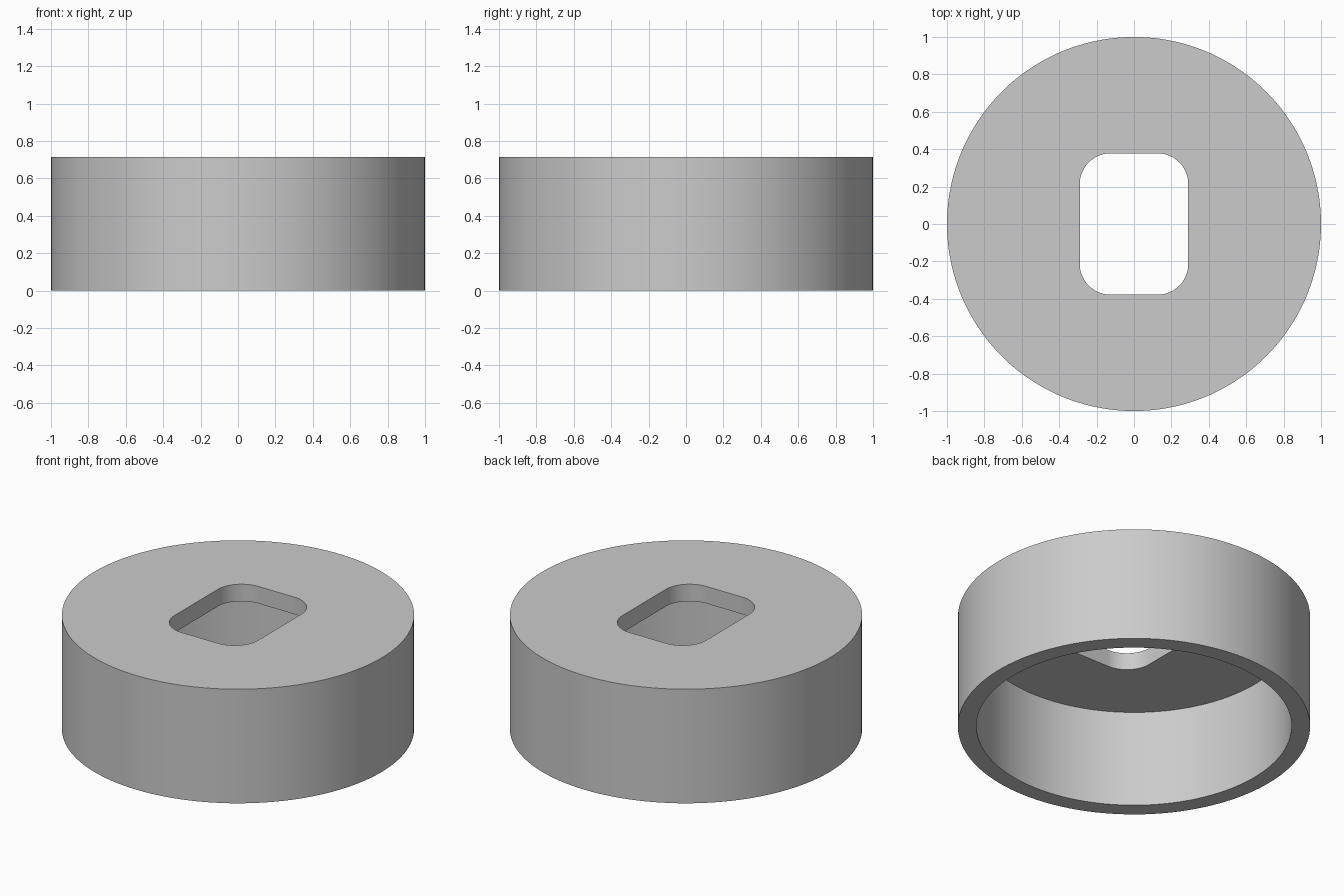
import bpy, bmesh, math

if "Cube" in bpy.data.objects:
    bpy.data.objects.remove(bpy.data.objects["Cube"])

HEIGHT, CEILING = 0.715, 0.608
OUTER, INNER = 1.0, 0.895
HOLE_X, HOLE_Y, CORNER = 0.29, 0.378, 0.165
STEPS = 32                     # points per quarter turn

grey = bpy.data.materials.new("plain grey")
grey.use_nodes = True
colour = (0.6, 0.6, 0.6, 1)
grey.diffuse_color = colour
grey.node_tree.nodes["Principled BSDF"].inputs["Base Color"].default_value = colour


def circle(radius, z):
    """Ring of points, counter-clockwise."""
    angles = [math.tau * (i + 0.5) / (4 * STEPS) for i in range(4 * STEPS)]
    return [(radius * math.cos(a), radius * math.sin(a), z) for a in angles]


def rounded_slot(z):
    """Rounded rectangle with the same point count as the rings."""
    points = []
    for q, (sx, sy) in enumerate([(1, 1), (-1, 1), (-1, -1), (1, -1)]):
        for j in range(STEPS):
            a = math.pi / 2 * (q + j / (STEPS - 1))
            points.append((sx * (HOLE_X - CORNER) + CORNER * math.cos(a),
                           sy * (HOLE_Y - CORNER) + CORNER * math.sin(a), z))
    return points


# Cap section: outer wall, top, slot wall, ceiling, inner wall, bottom rim
loops = [circle(OUTER, 0), circle(OUTER, HEIGHT),
         rounded_slot(HEIGHT), rounded_slot(CEILING),
         circle(INNER, CEILING), circle(INNER, 0)]

bm = bmesh.new()
rings = [[bm.verts.new(p) for p in loop] for loop in loops]
for k, low in enumerate(rings):
    high = rings[(k + 1) % len(rings)]
    for i in range(len(low)):
        n = (i + 1) % len(low)
        bm.faces.new((low[i], low[n], high[n], high[i]))
bmesh.ops.recalc_face_normals(bm, faces=bm.faces)
mesh = bpy.data.meshes.new("slotted_cap")
bm.to_mesh(mesh)
bm.free()
mesh.materials.append(grey)

cap = bpy.data.objects.new("slotted_cap", mesh)
bpy.context.collection.objects.link(cap)
bpy.ops.object.select_all(action="DESELECT")
cap.select_set(True)
bpy.context.view_layer.objects.active = cap
bpy.ops.object.shade_smooth_by_angle(angle=math.radians(30))
